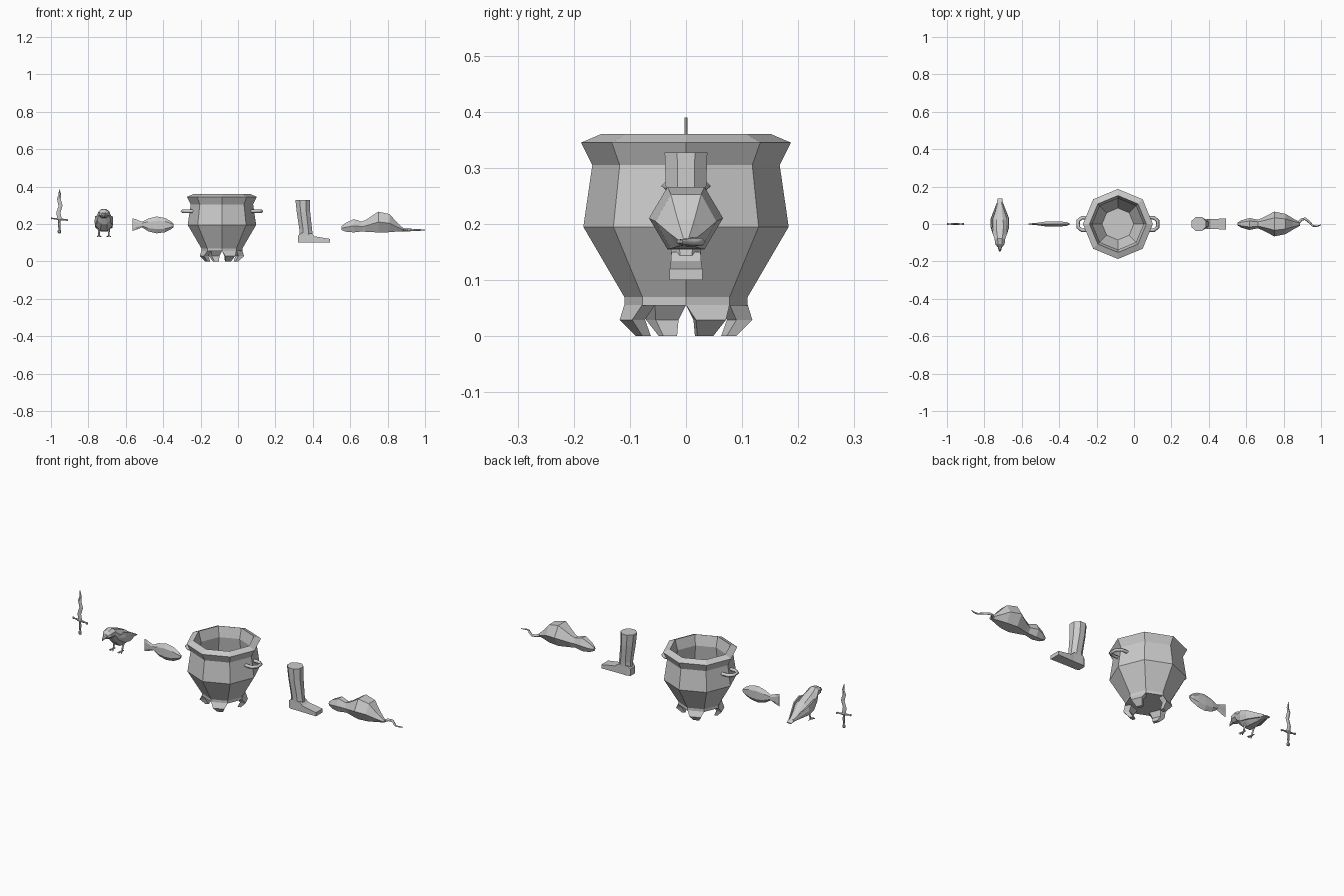
import bpy, bmesh
from math import sin, cos, pi, radians
from mathutils import Vector, Matrix


def mesh_object(name, bm):
    bmesh.ops.recalc_face_normals(bm, faces=bm.faces)
    me = bpy.data.meshes.new(name)
    bm.to_mesh(me)
    bm.free()
    ob = bpy.data.objects.new(name, me)
    bpy.context.collection.objects.link(ob)
    return ob


def bridge(bm, rings, closed=False):
    """Join rings of points with quads, capping both ends unless closed."""
    vs = [[bm.verts.new(p) for p in r] for r in rings]
    n = len(vs[0])
    pairs = list(zip(vs, vs[1:])) + ([(vs[-1], vs[0])] if closed else [])
    for a, b in pairs:
        for i in range(n):
            bm.faces.new((a[i], a[(i + 1) % n], b[(i + 1) % n], b[i]))
    if not closed:
        bm.faces.new(vs[0])
        bm.faces.new(vs[-1])


def loft(name, axis, sections, n=6, phase=0.0):
    """Section: x, y, z of centre, then half sizes across the axis."""
    u, v = {'x': ((0, 1, 0), (0, 0, 1)), 'y': ((1, 0, 0), (0, 0, 1)),
            'z': ((1, 0, 0), (0, 1, 0))}[axis]
    u, v = Vector(u), Vector(v)
    unit = [(cos(phase + 2 * pi * i / n), sin(phase + 2 * pi * i / n)) for i in range(n)]
    mu, mv = max(p[0] for p in unit), max(p[1] for p in unit)
    bm = bmesh.new()
    bridge(bm, [[Vector((x, y, z)) + u * (a * p / mu) + v * (b * q / mv) for p, q in unit]
                for x, y, z, a, b in sections])
    return mesh_object(name, bm)


def tube(name, points, radius):
    """Four-sided tube; each point is x, y, z and a radius factor."""
    cu = bpy.data.curves.new(name, 'CURVE')
    cu.dimensions = '3D'
    cu.bevel_depth, cu.bevel_resolution, cu.use_fill_caps = radius, 0, True
    sp = cu.splines.new('POLY')
    sp.points.add(len(points) - 1)
    for p, (x, y, z, r) in zip(sp.points, points):
        p.co, p.radius = (x, y, z, 1), r
    ob = bpy.data.objects.new(name, cu)
    bpy.context.collection.objects.link(ob)
    bpy.ops.object.select_all(action='DESELECT')
    ob.select_set(True)
    bpy.context.view_layer.objects.active = ob
    bpy.ops.object.convert(target='MESH')
    return bpy.context.object


# Cauldron: octagonal hollow pot
CX = -0.086
profile = [(0.11, 0.055), (0.11, 0.07), (0.183, 0.195), (0.167, 0.305), (0.187, 0.345),
           (0.152, 0.36), (0.137, 0.305), (0.152, 0.20), (0.085, 0.085)]
bm = bmesh.new()
bridge(bm, [[(CX + r * cos(i * pi / 4), r * sin(i * pi / 4), z) for i in range(8)]
            for r, z in profile])
mesh_object("cauldron_pot", bm)

# Cauldron feet: under alternate sides, bowed out at the knee
for k in range(4):
    bm = bmesh.new()
    bridge(bm, [[(o, -w, z), (o, w, z), (i, wi, z), (i, -wi, z)] for i, o, w, wi, z in
                ((0.072, 0.1016, 0.042, 0.03, 0.056),
                 (0.088, 0.116, 0.029, 0.022, 0.029),
                 (0.073, 0.09, 0.015, 0.013, 0.0))])
    foot = mesh_object(f"cauldron_foot_{k + 1}", bm)
    foot.data.transform(Matrix.Translation((CX, 0, 0)) @ Matrix.Rotation(radians(22.5 + 90 * k), 4, 'Z'))

# Cauldron handles: horizontal loops on both sides
for side, s in (("left", -1), ("right", 1)):
    tube(f"{side}_handle", [(CX + s * x, y, 0.268, 1) for x, y in
                            ((0.15, -0.034), (0.192, -0.034), (0.212, -0.018),
                             (0.212, 0.018), (0.192, 0.034), (0.15, 0.034))], 0.01)

# Dagger: wavy blade, grip, pommel and guard
DX = -0.955
loft("dagger_blade", 'z', [(DX + dx, 0, z, a, 0.003) for dx, z, a in
     ((0, 0.228, 0.012), (-0.005, 0.262, 0.011), (0.006, 0.298, 0.011),
      (-0.003, 0.335, 0.010), (0.003, 0.358, 0.007), (-0.002, 0.39, 0.0005))], 4)
loft("dagger_grip", 'z', [(DX, 0, z, a, a * 0.7) for z, a in
     ((0.15, 0.005), (0.154, 0.009), (0.165, 0.009), (0.169, 0.005),
      (0.195, 0.007), (0.23, 0.006))], 6)
loft("dagger_guard", 'x', [(DX + x, 0, z, a, a) for x, z, a in
     ((-0.045, 0.231, 0.004), (-0.041, 0.231, 0.006), (-0.034, 0.229, 0.003),
      (0, 0.226, 0.006), (0.034, 0.223, 0.003), (0.041, 0.221, 0.006), (0.045, 0.221, 0.004))], 6)

# Bird: body with head, beak and tail
BX = -0.717
loft("bird_body", 'y', [(BX, y, z, a, b) for y, z, a, b in
     ((-0.122, 0.250, 0.014, 0.012), (-0.108, 0.254, 0.025, 0.021),
      (-0.078, 0.256, 0.029, 0.025), (-0.06, 0.235, 0.036, 0.035),
      (-0.02, 0.209, 0.045, 0.046), (0.025, 0.198, 0.042, 0.037),
      (0.07, 0.183, 0.023, 0.02), (0.10, 0.174, 0.018, 0.009),
      (0.135, 0.164, 0.013, 0.003))], 8, pi / 8)
loft("bird_beak", 'y', [(BX, -0.115, 0.251, 0.013, 0.013), (BX, -0.137, 0.248, 0.008, 0.009),
                        (BX, -0.15, 0.236, 0.001, 0.002)], 6)
for side, s in (("left", -1), ("right", 1)):
    # Folded wings
    loft(f"bird_{side}_wing", 'y', [(BX + s * x, y, z, a, b) for x, y, z, a, b in
         ((0.034, -0.055, 0.225, 0.004, 0.012), (0.043, -0.015, 0.216, 0.007, 0.028),
          (0.042, 0.03, 0.203, 0.007, 0.024), (0.012, 0.115, 0.173, 0.004, 0.006))], 6)
    # Legs and toes
    lx = BX + s * 0.026
    tube(f"bird_{side}_leg", [(lx, 0.0, 0.178, 1.6), (lx, -0.01, 0.155, 1),
                              (lx, -0.015, 0.134, 1)], 0.005)
    for t, (dx, dy) in enumerate(((-0.011, -0.022), (0, -0.027), (0.011, -0.022), (0, 0.016))):
        tube(f"bird_{side}_toe_{t + 1}", [(lx, -0.015, 0.137, 1),
                                          (lx + dx, -0.015 + dy, 0.133, 0.6)], 0.004)

# Fish: flattened body, flaring into the tail fin
loft("fish", 'x', [(x, 0, z, a, b) for x, z, a, b in
     ((-0.565, 0.197, 0.002, 0.034), (-0.545, 0.197, 0.004, 0.028),
      (-0.513, 0.197, 0.007, 0.015), (-0.48, 0.195, 0.012, 0.034),
      (-0.435, 0.195, 0.014, 0.045), (-0.39, 0.194, 0.013, 0.038),
      (-0.36, 0.193, 0.01, 0.022), (-0.345, 0.192, 0.004, 0.009))], 6, pi / 6)

# Boot: faceted shaft and wedge-shaped foot
loft("boot_shaft", 'z', [(0.346, 0, 0.327, 0.039, 0.038), (0.35, 0, 0.265, 0.036, 0.036),
                         (0.362, 0, 0.17, 0.034, 0.028), (0.364, 0, 0.135, 0.036, 0.026)],
     8, pi / 8)
loft("boot_foot", 'x', [(x, 0, (lo + hi) / 2, a, (hi - lo) / 2) for x, lo, hi, a in
     ((0.322, 0.10, 0.138, 0.02), (0.338, 0.10, 0.152, 0.027), (0.392, 0.10, 0.15, 0.026),
      (0.41, 0.10, 0.134, 0.027), (0.492, 0.10, 0.12, 0.029))], 4, pi / 4)

# Rat: head, neck, plump body
loft("rat_body", 'x', [(x, 0, (lo + hi) / 2, a, (hi - lo) / 2) for x, lo, hi, a in
     ((0.554, 0.168, 0.188, 0.008), (0.575, 0.159, 0.205, 0.02), (0.618, 0.155, 0.226, 0.032),
      (0.662, 0.16, 0.213, 0.023), (0.685, 0.158, 0.223, 0.032), (0.75, 0.155, 0.266, 0.066),
      (0.81, 0.156, 0.253, 0.054), (0.85, 0.16, 0.208, 0.03), (0.888, 0.162, 0.174, 0.009))], 6)
# Rat tail: wavy on the ground plane
tube("rat_tail", [(0.875, 0, 0.168, 1.3), (0.895, 0.024, 0.168, 1), (0.915, 0.028, 0.168, 1),
                  (0.935, 0.012, 0.168, 0.9), (0.957, -0.01, 0.168, 0.7), (0.975, -0.013, 0.168, 0.6),
                  (1.0, -0.005, 0.168, 0.3)], 0.007)
